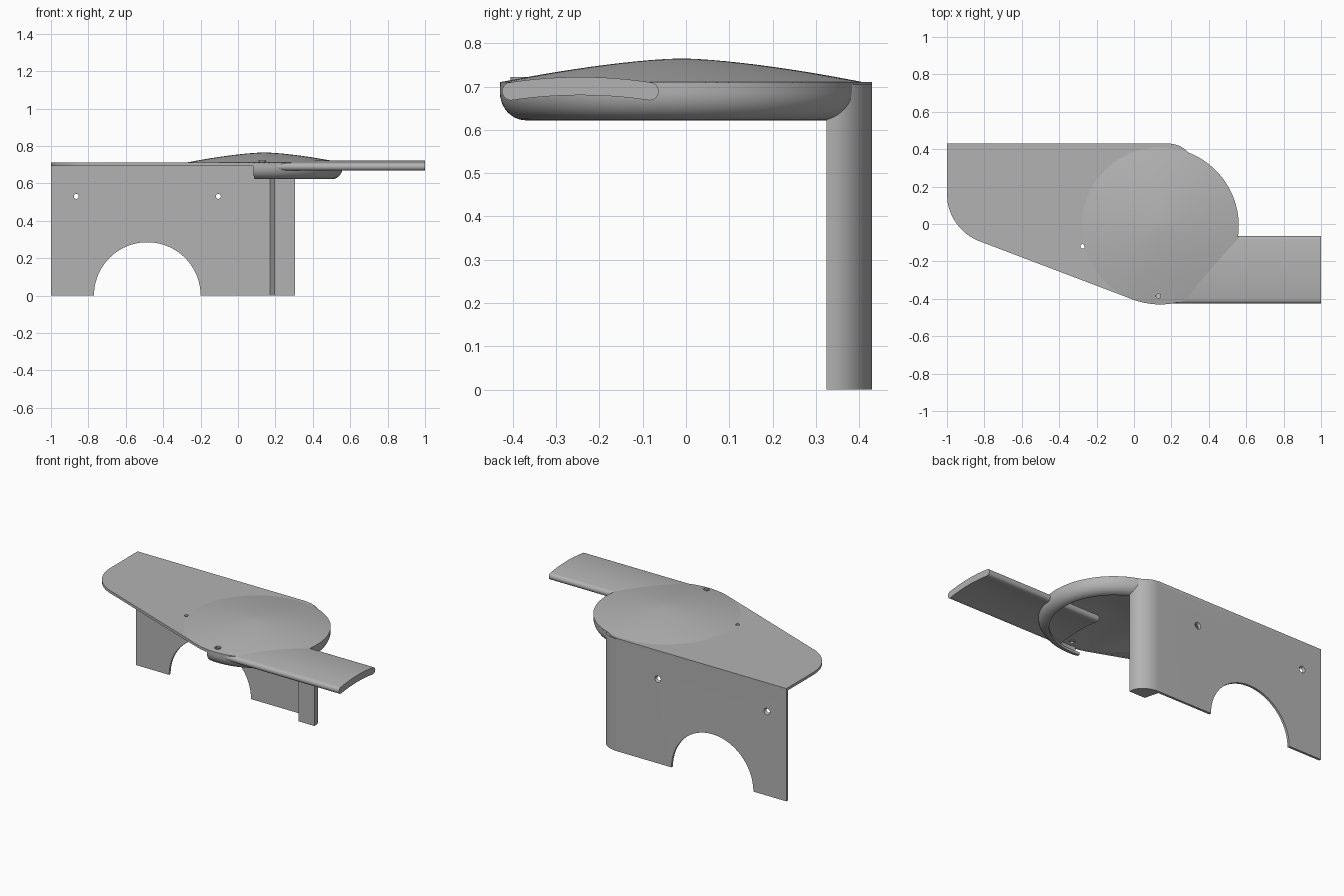
import bpy, bmesh, math
from mathutils import Vector, Matrix

cube = bpy.data.objects.get("Cube")
if cube:
    bpy.data.objects.remove(cube, do_unlink=True)

GREY = (0.45, 0.45, 0.45, 1.0)
mat = bpy.data.materials.new("plain grey")
mat.use_nodes = True
mat.diffuse_color = GREY
bsdf = next(n for n in mat.node_tree.nodes if n.type == 'BSDF_PRINCIPLED')
bsdf.inputs["Base Color"].default_value = GREY

CX, CY, R = 0.14, -0.01, 0.42          # hub centre and radius
TOP, THICK = 0.71, 0.017               # plate top height, sheet thickness


def arc(cx, cy, rx, ry, a0, a1, n):
    pts = []
    for i in range(n + 1):
        a = math.radians(a0 + (a1 - a0) * i / n)
        pts.append((cx + rx * math.cos(a), cy + ry * math.sin(a)))
    return pts


def finish(name, bm):
    bmesh.ops.remove_doubles(bm, verts=bm.verts, dist=1e-5)
    bmesh.ops.recalc_face_normals(bm, faces=bm.faces)
    me = bpy.data.meshes.new(name)
    bm.to_mesh(me)
    bm.free()
    me.materials.append(mat)
    ob = bpy.data.objects.new(name, me)
    bpy.context.scene.collection.objects.link(ob)
    return ob


def prism(name, outline, place, offset):
    """Extrude a flat outline, placed in 3D by a function."""
    bm = bmesh.new()
    face = bm.faces.new([bm.verts.new(place(*p)) for p in outline])
    new = bmesh.ops.extrude_face_region(bm, geom=[face])["geom"]
    moved = [g for g in new if isinstance(g, bmesh.types.BMVert)]
    bmesh.ops.translate(bm, verts=moved, vec=offset)
    return finish(name, bm)


def revolve(name, profile, a0, a1, steps):
    """Turn a closed (radius, height) profile about the hub axis."""
    bm = bmesh.new()
    full = abs(a1 - a0) >= 360
    rings = []
    for i in range(steps if full else steps + 1):
        a = math.radians(a0 + (a1 - a0) * i / steps)
        rings.append([bm.verts.new((CX + r * math.cos(a), CY + r * math.sin(a), z))
                      for r, z in profile])
    n = len(profile)
    for i in range(steps):
        p, q = rings[i], rings[(i + 1) % len(rings)]
        for j in range(n):
            k = (j + 1) % n
            if profile[j][0] == 0 and profile[k][0] == 0:
                continue
            bm.faces.new((p[j], q[j], q[k], p[k]))
    if not full:
        bm.faces.new(rings[0])
        bm.faces.new(rings[-1])
    return finish(name, bm)


def cone(loc, r1, r2, depth, rot=None, n=24):
    bm = bmesh.new()
    m = Matrix.Translation(Vector(loc)) @ (rot or Matrix())
    bmesh.ops.create_cone(bm, cap_ends=True, segments=n, radius1=r1, radius2=r2,
                          depth=depth, matrix=m)
    return finish("cutter", bm)


def cut(ob, cutters):
    """Subtract the cutters, then delete them."""
    for c in cutters:
        c.hide_render = True
        mod = ob.modifiers.new("cut", 'BOOLEAN')
        mod.operation, mod.solver, mod.object = 'DIFFERENCE', 'EXACT', c
        bpy.context.view_layer.objects.active = ob
        bpy.ops.object.modifier_apply(modifier=mod.name)
        bpy.data.objects.remove(c, do_unlink=True)


# Top plate: round hub end, straight slanted front edge, rounded far corner
outline = [(-1, 0.43), (0.18, 0.43), (0.225, 0.42)]
outline += arc(CX, CY, R, R, 72, -111.5, 56)
outline += arc(-0.73, 0.16, 0.27, 0.27, 248.5, 180, 16)
plate = prism("top_plate", outline, lambda x, y: (x, y, TOP - THICK), (0, 0, THICK))
cut(plate, [cone((CX, CY, TOP), 0.40, 0.40, 0.2, n=96),
            cone((-0.275, -0.12, TOP), 0.012, 0.012, 0.1)])

# Shallow dome over the hub, made as a thin shell
dome_top = [(R * i / 12, TOP + 0.055 * (1 - (i / 12) ** 1.5)) for i in range(13)]
dome_low = [(r * 0.40 / R, z - THICK) for r, z in reversed(dome_top)]
dome = revolve("hub_dome", dome_top + dome_low, 0, 360, 96)

# Curled lip hanging under the hub edge
outer = arc(0.36, 0.687, 0.06, 0.065, 0, -90, 10)
inner = arc(0.36, 0.687, 0.06 - THICK, 0.065 - THICK, -90, 0, 10)
lip = revolve("hub_lip", [(R, 0.70)] + outer + inner + [(R - THICK, 0.70)], -98, 72, 60)

# Countersunk screw hole with a small collar at the front of the hub
sx, sy = 0.13, -0.385
collar = cone((sx, sy, 0.709), 0.02, 0.02, 0.026)
collar.name = "screw_collar"
cut(dome, [cone((sx, sy, 0.71), 0.012, 0.012, 0.06)])
cut(plate, [cone((sx, sy, 0.70), 0.012, 0.012, 0.06)])
cut(collar, [cone((sx, sy, 0.71), 0.01, 0.016, 0.06)])

# Back wall with its thick rounded end post
wall_outline = [(-1, 0.43)] + arc(0.18, 0.335, 0.125, 0.095, 90, 0, 16)
wall_outline += [(0.305, 0.325), (0.195, 0.325), (0.17, 0.415), (-1, 0.415)]
wall = prism("back_wall", wall_outline, lambda x, y: (x, y, 0), (0, 0, 0.705))
turn = Matrix.Rotation(math.radians(-90), 4, 'X')
cutters = [cone((-0.485, 0.42, 0), 0.285, 0.285, 0.3, turn, 96)]
for x in (-0.865, -0.105):
    cutters.append(cone((x, 0.4225, 0.53), 0.012, 0.022, 0.02, turn))
cut(wall, cutters)

# Arched side arm with rounded long edges
Y0, Y1, H, N = -0.404, -0.084, 0.021, 16
mid = []
for i in range(N + 1):
    u = 2 * i / N - 1
    mid.append((Y0 + (Y1 - Y0) * i / N, 0.689 + 0.012 * (1 - u * u)))
section = [(y, z + H) for y, z in mid]
section += arc(Y1, mid[-1][1], H, H, 90, -90, 10)[1:-1]
section += [(y, z - H) for y, z in reversed(mid)]
section += arc(Y0, mid[0][1], H, H, 270, 90, 10)[1:-1]
arm = prism("side_arm", section, lambda y, z: (0.2, y, z), (0.8, 0, 0))

# Smooth shading with crisp edges
bpy.ops.object.select_all(action='DESELECT')
for ob in (plate, dome, lip, collar, wall, arm):
    ob.select_set(True)
    bpy.context.view_layer.objects.active = ob
bpy.ops.object.shade_smooth_by_angle(angle=math.radians(30))
